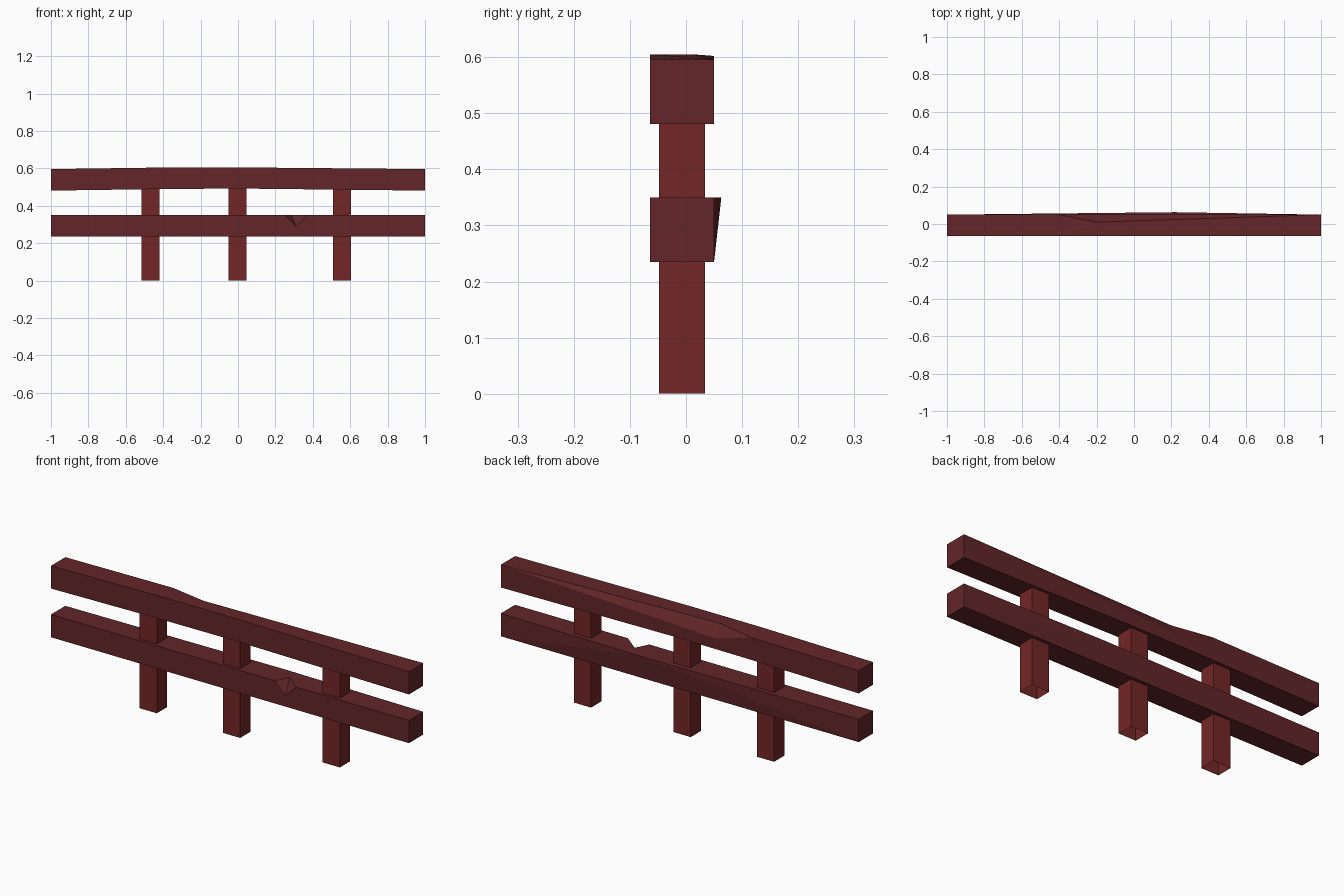
import bpy, bmesh

if "Cube" in bpy.data.objects:
    bpy.data.objects.remove(bpy.data.objects["Cube"])

FRONT, BACK = -0.064, 0.05   # rail depth range


def material(name, rgb):
    m = bpy.data.materials.new(name)
    m.diffuse_color = (*rgb, 1)
    m.use_nodes = True
    m.node_tree.nodes["Principled BSDF"].inputs["Base Color"].default_value = m.diffuse_color
    return m


def build(name, points, faces, mat):
    """Mesh from named points and faces given as strings of point names."""
    bm = bmesh.new()
    v = {k: bm.verts.new(p) for k, p in points.items()}
    for f in faces:
        bm.faces.new([v[k] for k in f.split()])
    bmesh.ops.recalc_face_normals(bm, faces=bm.faces[:])
    me = bpy.data.meshes.new(name)
    bm.to_mesh(me)
    bm.free()
    me.materials.append(mat)
    ob = bpy.data.objects.new(name, me)
    bpy.context.collection.objects.link(ob)
    return ob


post_mat = material("post_wood", (0.17, 0.019, 0.019))
rail_mat = material("rail_wood", (0.125, 0.019, 0.022))

# Posts: square tubes, open at the ground, ending inside the top rail
for i, x in enumerate((-0.468, -0.002, 0.555)):
    pts = {}
    for k, (dx, y) in enumerate(((-.048, -.048), (.048, -.048), (.048, .034), (-.048, .034))):
        pts[f"b{k}"] = (x + dx, y, 0)
        pts[f"t{k}"] = (x + dx, y, 0.51)
    sides = [f"b{k} b{(k+1)%4} t{(k+1)%4} t{k}" for k in range(4)]
    build(f"post_{i+1}", pts, sides, post_mat)

# Lower rail: notch in the front top edge, bulging back top edge
B, T = 0.235, 0.35
build("lower_rail", {
    "fl": (-1, FRONT, B), "fr": (1, FRONT, B), "bl": (-1, BACK, B), "br": (1, BACK, B),
    "FL": (-1, FRONT, T), "FR": (1, FRONT, T), "BL": (-1, BACK, T), "BR": (1, BACK, T),
    "n1": (0.25, FRONT, T), "n2": (0.31, FRONT, 0.29), "n3": (0.37, FRONT, T),
    "na": (0.285, 0.005, T), "bulge": (0.22, 0.063, T),
}, [
    "fl fr FR n3 n2 n1 FL", "FL n1 na n3 FR BR bulge BL",
    "n1 n2 na", "n2 n3 na", "fl bl br fr", "fl FL BL bl", "fr br BR FR",
    "bl BL bulge", "bl bulge br", "br bulge BR",
], rail_mat)

# Top rail: slightly arched, with a long splinter missing from the back top edge
pts = {}
for k, (x, lo, hi) in enumerate(((-1, .481, .596), (-.37, .49, .605), (.02, .492, .605), (1, .481, .596))):
    pts[f"f{k}"] = (x, FRONT, lo)
    pts[f"b{k}"] = (x, BACK, lo)
    pts[f"F{k}"] = (x, FRONT, hi)
pts.update({"BL": (-1, BACK, .596), "BR": (1, BACK, .596), "chip": (-.4, BACK, .602),
            "low": (-.2, BACK, .545), "in": (-.2, .01, .605)})
faces = [f"f{k} f{k+1} F{k+1} F{k}" for k in range(3)]
faces += [f"f{k} b{k} b{k+1} f{k+1}" for k in range(3)]
faces += ["F0 F1 chip BL", "F1 in chip", "F1 F2 in", "F2 F3 BR in",
          "chip in low", "in BR low", "b0 BL chip low BR b3 b2 b1",
          "f0 F0 BL b0", "f3 b3 BR F3"]
build("top_rail", pts, faces, rail_mat)
